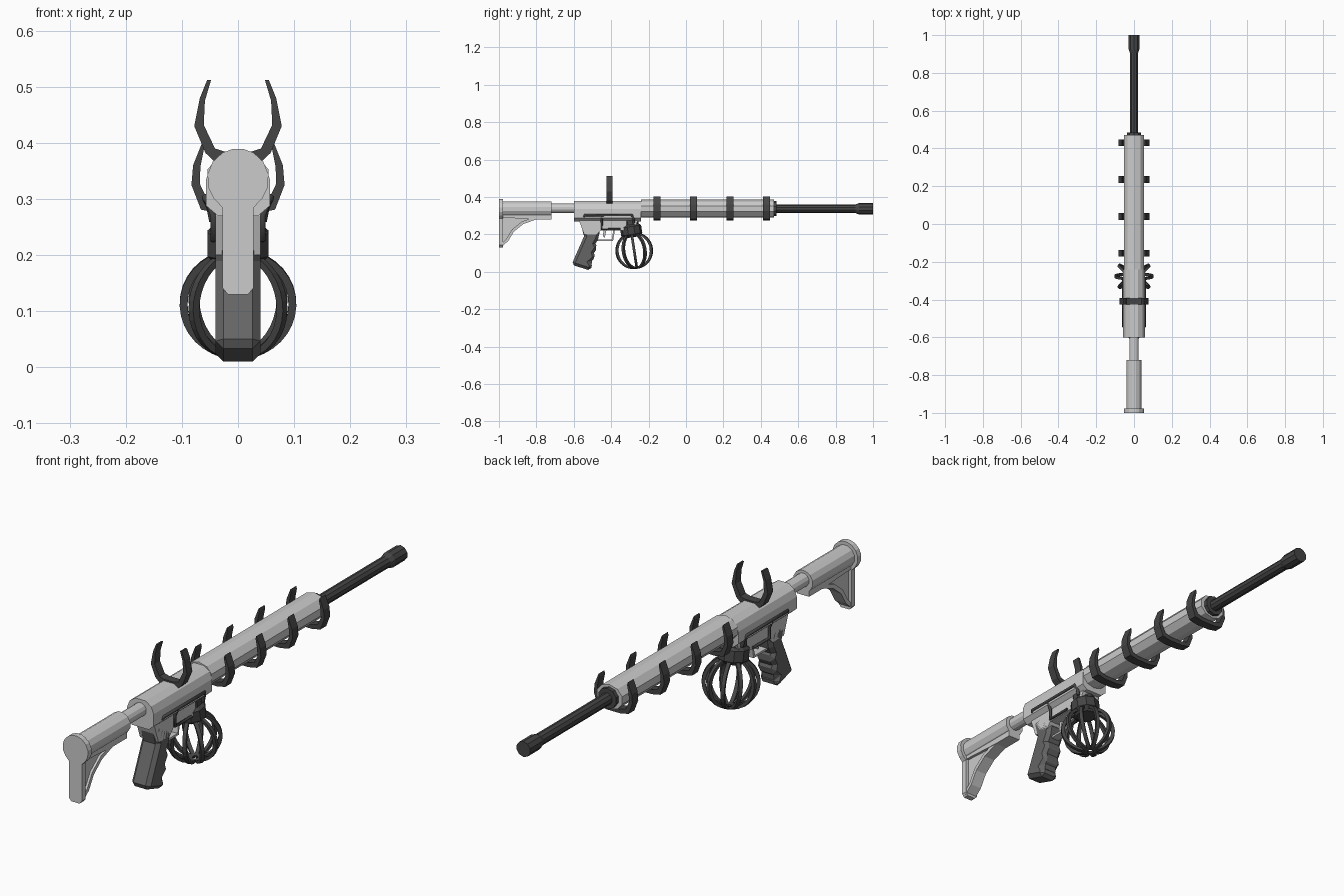
import bpy, bmesh, math
from mathutils import Matrix, Vector

if "Cube" in bpy.data.objects:
    bpy.data.objects.remove(bpy.data.objects["Cube"])

dark = bpy.data.materials.new("dark_metal")
dark.diffuse_color = (0.06, 0.06, 0.06, 1)
dark.use_nodes = True
dark.node_tree.nodes["Principled BSDF"].inputs["Base Color"].default_value = dark.diffuse_color
mid = bpy.data.materials.new("grip_grey")
mid.diffuse_color = (0.13, 0.13, 0.13, 1)
mid.use_nodes = True
mid.node_tree.nodes["Principled BSDF"].inputs["Base Color"].default_value = mid.diffuse_color


def finish(bm, name, mat=None):
    bmesh.ops.recalc_face_normals(bm, faces=bm.faces)
    me = bpy.data.meshes.new(name)
    bm.to_mesh(me)
    bm.free()
    ob = bpy.data.objects.new(name, me)
    bpy.context.collection.objects.link(ob)
    if mat:
        me.materials.append(mat)
    return ob


def prism(name, pts, axis, a, b, mat=None, bevel=0):
    """Extrude a 2D profile: axis 'x' takes (y, z), axis 'y' takes (x, z)."""
    bm = bmesh.new()
    place = (lambda p, t: (t, p[0], p[1])) if axis == 'x' else (lambda p, t: (p[0], t, p[1]))
    lo = [bm.verts.new(place(p, a)) for p in pts]
    hi = [bm.verts.new(place(p, b)) for p in pts]
    bm.faces.new(lo)
    bm.faces.new(hi)
    n = len(pts)
    for i in range(n):
        j = (i + 1) % n
        bm.faces.new((lo[i], lo[j], hi[j], hi[i]))
    ob = finish(bm, name, mat)
    if bevel:
        m = ob.modifiers.new("chamfer", 'BEVEL')
        m.width = bevel
        m.segments = 1
        m.limit_method = 'ANGLE'
        m.angle_limit = math.radians(60)
    return ob


def lathe(name, prof, sides, matrix, mat=None, sx=1, sy=1):
    """Closed solid of revolution about local z from (radius, z) pairs."""
    bm = bmesh.new()
    rings = []
    for r, z in prof:
        ring = []
        for k in range(sides):
            t = 2 * math.pi * (k + 0.5) / sides
            ring.append(bm.verts.new(matrix @ Vector((sx * r * math.cos(t), sy * r * math.sin(t), z))))
        rings.append(ring)
    for p, q in zip(rings, rings[1:]):
        for k in range(sides):
            j = (k + 1) % sides
            bm.faces.new((p[k], p[j], q[j], q[k]))
    bm.faces.new(rings[0])
    bm.faces.new(rings[-1])
    return finish(bm, name, mat)


def along_y(z):
    return Matrix.Translation((0, 0, z)) @ Matrix.Rotation(-math.pi / 2, 4, 'X')


def pipe(name, pts, r, mat):
    cu = bpy.data.curves.new(name, 'CURVE')
    cu.dimensions = '3D'
    cu.bevel_depth = r
    cu.bevel_resolution = 1
    cu.use_fill_caps = True
    sp = cu.splines.new('POLY')
    sp.points.add(len(pts) - 1)
    for p, c in zip(sp.points, pts):
        p.co = (*c, 1)
    ob = bpy.data.objects.new(name, cu)
    bpy.context.collection.objects.link(ob)
    cu.materials.append(mat)
    return ob


def mirrored(half):
    return half + [(-x, z) for x, z in reversed(half)]


# Stock: tube, web with raised rim, butt plate
lathe("stock_tube", [(0.042, -0.985), (0.042, -0.72)], 12, along_y(0.335))
prism("stock_spine", [(-0.985, 0.33), (-0.985, 0.29), (-0.80, 0.28), (-0.72, 0.28), (-0.72, 0.33)],
      'x', -0.026, 0.026)
curve = [(-0.72, 0.28), (-0.80, 0.28), (-0.87, 0.255), (-0.92, 0.215), (-0.95, 0.165), (-0.985, 0.135)]
prism("stock_web", curve + [(-0.985, 0.30), (-0.72, 0.30)], 'x', -0.015, 0.015)
prism("stock_rim", curve + [(-0.985, 0.152), (-0.96, 0.177), (-0.93, 0.227), (-0.876, 0.27),
                            (-0.80, 0.295), (-0.72, 0.295)], 'x', -0.024, 0.024)
plate = [(0.018, 0.13), (0.028, 0.142), (0.028, 0.285)]
plate += [(0.055 * math.cos(math.radians(t)), 0.335 + 0.055 * math.sin(math.radians(t)))
          for t in (-38, -15, 10, 35, 60, 80)]
prism("butt_plate", mirrored(plate), 'y', -1.0, -0.978)
lathe("buffer_tube", [(0.026, -0.74), (0.026, -0.58)], 12, along_y(0.34))

# Receiver
upper = [(0.036, 0.27), (0.057, 0.288), (0.057, 0.335), (0.046, 0.362), (0.022, 0.378)]
prism("upper_receiver", mirrored(upper), 'y', -0.60, -0.24)
prism("lower_receiver", [(-0.57, 0.30), (-0.57, 0.27), (-0.545, 0.20), (-0.475, 0.20), (-0.455, 0.222),
                         (-0.28, 0.222), (-0.245, 0.30)], 'x', -0.04, 0.04)

# Pistol grip with finger grooves
prism("pistol_grip", [(-0.565, 0.262), (-0.545, 0.19), (-0.612, 0.038), (-0.51, 0.006), (-0.503, 0.035),
                      (-0.512, 0.05), (-0.484, 0.075), (-0.492, 0.1), (-0.473, 0.13), (-0.484, 0.15),
                      (-0.47, 0.175), (-0.462, 0.21), (-0.50, 0.275)],
      'x', -0.04, 0.04, mid, 0.014)

# Trigger guard and trigger
prism("trigger_guard", [(-0.475, 0.165), (-0.39, 0.165), (-0.38, 0.225), (-0.388, 0.225), (-0.397, 0.173),
                        (-0.475, 0.173)], 'x', -0.018, 0.018)
prism("trigger", [(-0.44, 0.225), (-0.445, 0.19), (-0.435, 0.18), (-0.425, 0.225)], 'x', -0.006, 0.006)

# Handguard, collar, barrel, muzzle
lathe("handguard", [(0.057, -0.24), (0.057, 0.47)], 10, along_y(0.338), None, 1, 0.84)
lathe("collar", [(0.04, 0.46), (0.04, 0.485)], 10, along_y(0.338), dark)
lathe("barrel", [(0.023, 0.47), (0.023, 0.92)], 10, along_y(0.337), dark)
lathe("muzzle", [(0.023, 0.905), (0.03, 0.925), (0.03, 1.0)], 10, along_y(0.337), dark)

# Claws wrapping under the handguard
claw = [(0.03, 0.274), (0.066, 0.281), (0.083, 0.325), (0.08, 0.36), (0.063, 0.403),
        (0.06, 0.392), (0.067, 0.358), (0.068, 0.327), (0.054, 0.298), (0.026, 0.29)]
for i, y in enumerate((-0.155, 0.04, 0.235, 0.43)):
    prism(f"handguard_claw_{i + 1}", mirrored(claw), 'y', y - 0.018, y + 0.018, dark)

# Upright horns on the receiver
horn = [(0.04, 0.365), (0.058, 0.382), (0.078, 0.43), (0.068, 0.48), (0.055, 0.512), (0.048, 0.512),
        (0.059, 0.475), (0.061, 0.432), (0.041, 0.39), (0.022, 0.384)]
prism("receiver_horns", mirrored(horn), 'y', -0.425, -0.392, dark)

# Cage magazine: tilted neck and ten ribs
tilt = Matrix.Translation((0, -0.277, 0.113)) @ Matrix.Rotation(0.15, 4, 'X')
lathe("cage_neck", [(0.038, 0.072), (0.057, 0.088), (0.057, 0.13), (0.046, 0.14), (0.044, 0.175)],
      10, tilt, dark)
angles = [math.radians(60 - 144 * k / 14) for k in range(15)]
rib = [(0.104 * math.cos(a), 0.099 * math.sin(a)) for a in angles]
rib += [(0.09 * math.cos(a), 0.089 * math.sin(a)) for a in reversed(angles)]
for i in range(10):
    ob = prism(f"cage_rib_{i + 1}", rib, 'y', -0.007, 0.007, dark)
    ob.matrix_world = tilt @ Matrix.Rotation(i * math.pi / 5, 4, 'Z')

# Side pipes on both sides
for side, s in (("left", -1), ("right", 1)):
    pipe(f"long_pipe_{side}", [(s * 0.048, -0.55, 0.29), (s * 0.058, -0.54, 0.303), (s * 0.058, -0.29, 0.303),
                               (s * 0.05, -0.28, 0.285), (s * 0.045, -0.28, 0.26)], 0.007, dark)
    pipe(f"elbow_pipe_{side}", [(s * 0.057, -0.45, 0.303), (s * 0.044, -0.45, 0.27), (s * 0.044, -0.45, 0.228),
                                (s * 0.044, -0.35, 0.228)], 0.006, dark)
